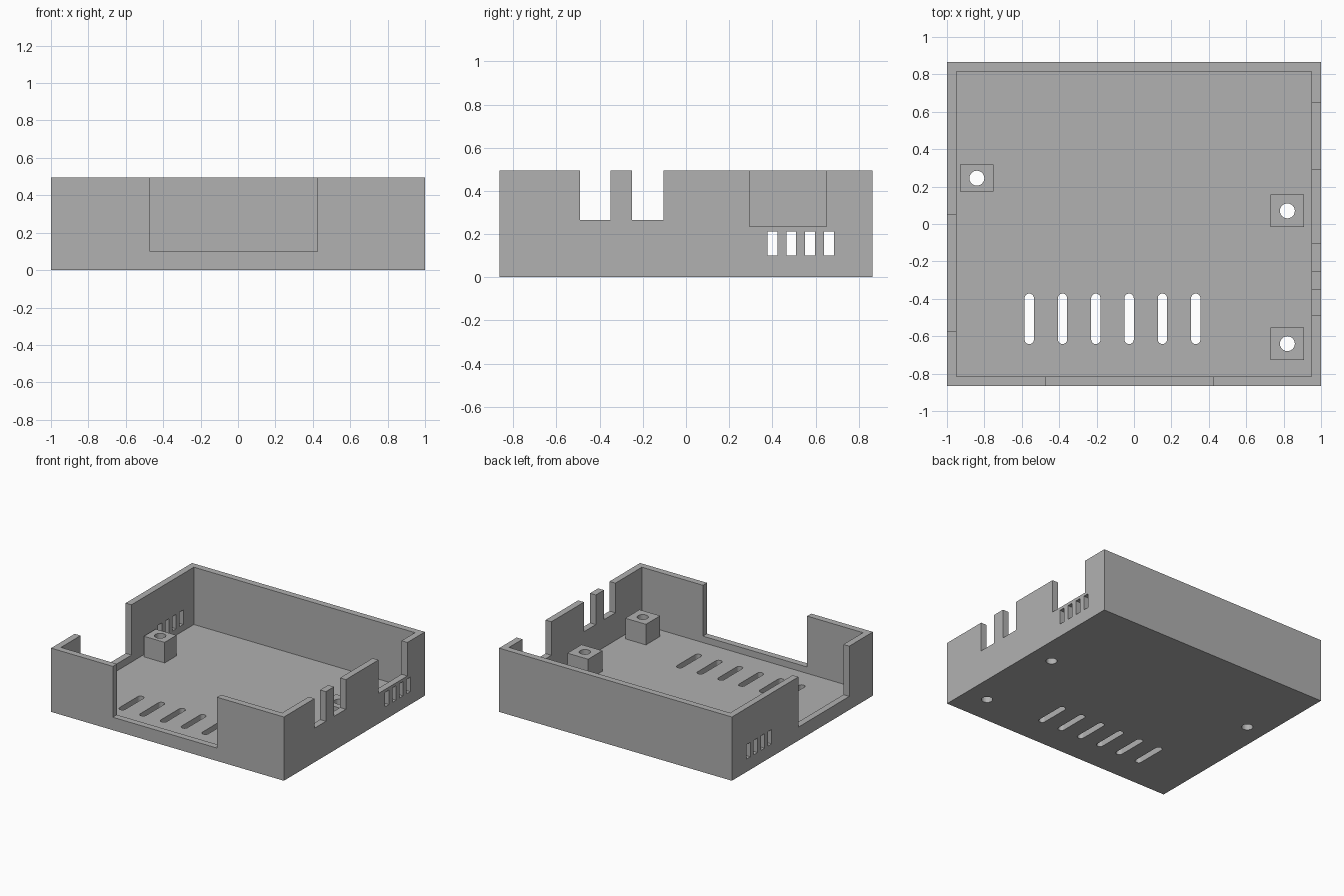
import bpy
import bmesh
from math import pi
from mathutils import Matrix, Vector

old = bpy.data.objects.get("Cube")
if old:
    bpy.data.objects.remove(old, do_unlink=True)

grey = bpy.data.materials.new("plain grey")
grey.use_nodes = True
colour = (0.44, 0.44, 0.44, 1)
grey.diffuse_color = colour
grey.node_tree.nodes["Principled BSDF"].inputs["Base Color"].default_value = colour

HX, HY, HEIGHT = 1.0, 0.865, 0.495
WALL, FLOOR, POST_TOP = 0.05, 0.05, 0.21
ABOVE = HEIGHT + 0.1


def make_object(name, bm):
    bmesh.ops.recalc_face_normals(bm, faces=bm.faces)
    mesh = bpy.data.meshes.new(name)
    bm.to_mesh(mesh)
    bm.free()
    mesh.materials.append(grey)
    obj = bpy.data.objects.new(name, mesh)
    bpy.context.collection.objects.link(obj)
    return obj


def add_box(bm, x, y, z):
    """Box from three (low, high) ranges."""
    lo, hi = Vector((x[0], y[0], z[0])), Vector((x[1], y[1], z[1]))
    matrix = Matrix.Translation((lo + hi) / 2) @ Matrix.Diagonal((hi - lo).to_4d())
    bmesh.ops.create_cube(bm, size=1, matrix=matrix)


def box(name, x, y, z):
    bm = bmesh.new()
    add_box(bm, x, y, z)
    return make_object(name, bm)


def add_pill(bm, x, y0, y1, radius, z0, z1, steps=12):
    """Upright prism with round ends; a cylinder when y0 equals y1."""
    ring = []
    for centre, start in ((y1, 0), (y0, pi)):
        for i in range(steps + 1):
            if y0 == y1 and i == steps:
                continue
            spin = Matrix.Rotation(start + pi * i / steps, 3, 'Z')
            ring.append(bm.verts.new(Vector((x, centre, z0)) + spin @ Vector((radius, 0, 0))))
    face = bm.faces.new(ring)
    top = bmesh.ops.extrude_face_region(bm, geom=[face])["geom"]
    bmesh.ops.translate(bm, vec=(0, 0, z1 - z0),
                        verts=[v for v in top if isinstance(v, bmesh.types.BMVert)])


def cut(obj, cutter):
    cutter.hide_render = True
    mod = obj.modifiers.new("cut", 'BOOLEAN')
    mod.operation = 'DIFFERENCE'
    mod.solver = 'EXACT'
    mod.object = cutter
    bpy.context.view_layer.objects.active = obj
    bpy.ops.object.modifier_apply(modifier=mod.name)


# Open tray
tray = box("tray", (-HX, HX), (-HY, HY), (0, HEIGHT))
cavity = box("cavity_cutter", (WALL - HX, HX - WALL), (WALL - HY, HY - WALL), (FLOOR, ABOVE))

# Openings in the wall rims
bm = bmesh.new()
left_wall, right_wall = (HX - 0.08, HX + 0.1), (-HX - 0.1, 0.08 - HX)
add_box(bm, (-0.47, 0.425), (-HY - 0.1, 0.08 - HY), (0.1, ABOVE))
add_box(bm, right_wall, (-0.575, 0.05), (0.105, ABOVE))
for y0, y1, z in ((-0.49, -0.35, 0.265), (-0.25, -0.105, 0.265), (0.295, 0.65, 0.235)):
    add_box(bm, left_wall, (y0, y1), (z, ABOVE))

# Vent slits through both side walls
for i in range(4):
    y = 0.4 + 0.0875 * i
    for wall in (left_wall, right_wall):
        add_box(bm, wall, (y - 0.023, y + 0.023), (0.1, 0.212))
openings = make_object("wall_cutter", bm)

# Round-ended floor slots and screw holes
posts = {"right_post": (-0.84, 0.245, 0.0725),
         "left_middle_post": (0.82, 0.07, 0.087),
         "left_front_post": (0.82, -0.64, 0.087)}
bm = bmesh.new()
for i in range(6):
    add_pill(bm, -0.56 + 0.178 * i, -0.617, -0.397, 0.025, -0.1, 0.12)
for x, y, half in posts.values():
    add_pill(bm, x, y, y, 0.04, -0.1, 0.4)
holes = make_object("floor_cutter", bm)

for cutter in (cavity, openings, holes):
    cut(tray, cutter)

# Drilled mounting posts
for name, (x, y, half) in posts.items():
    post = box(name, (x - 0.089, x + 0.089), (y - half, y + half), (FLOOR, POST_TOP))
    cut(post, holes)

for cutter in (cavity, openings, holes):
    bpy.data.objects.remove(cutter, do_unlink=True)
